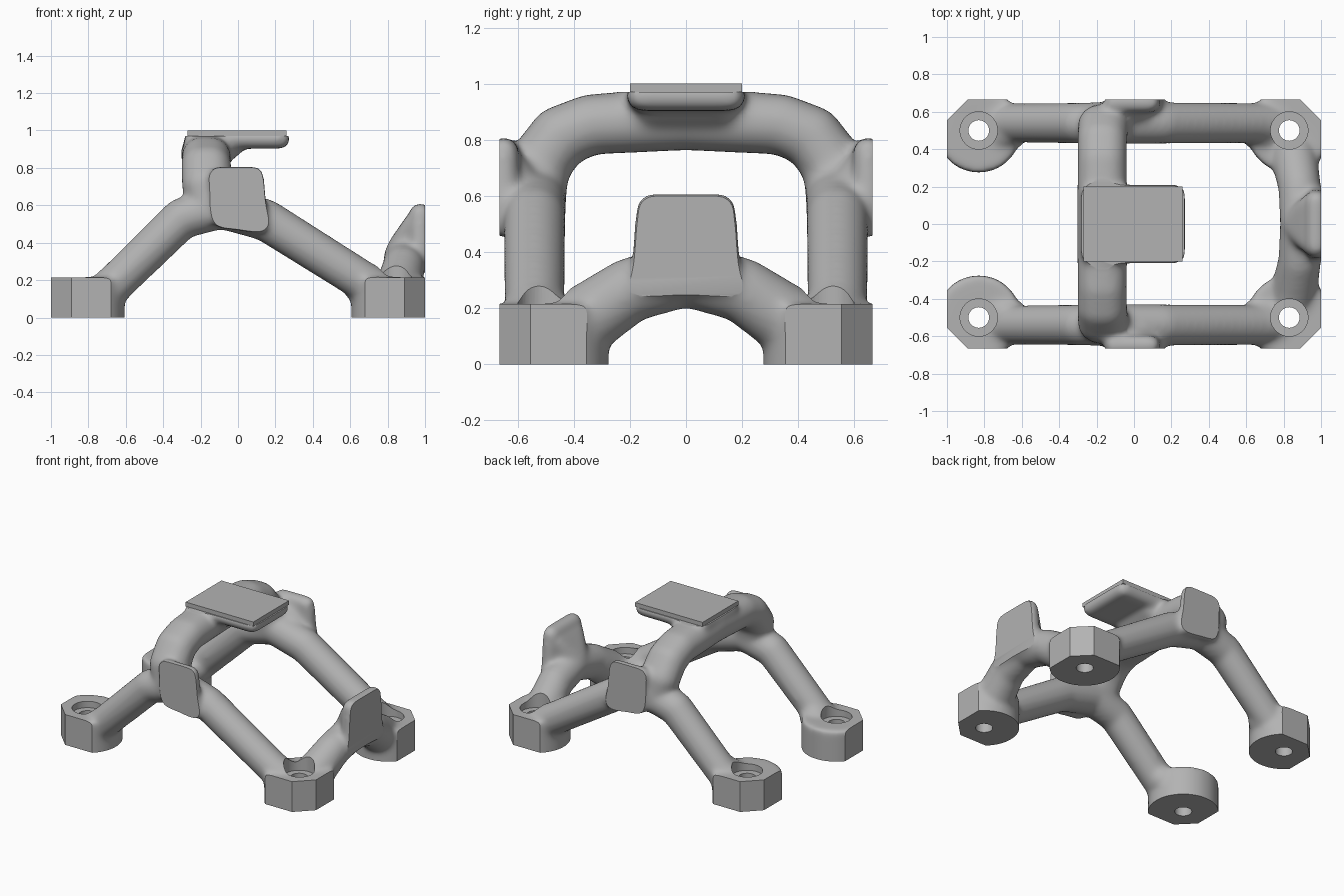
import bpy, bmesh, math
from mathutils import Matrix, Vector

if "Cube" in bpy.data.objects:
    bpy.data.objects.remove(bpy.data.objects["Cube"])

grey = bpy.data.materials.new("cast grey")
grey.use_nodes = True
grey.diffuse_color = (0.45, 0.45, 0.45, 1)
grey.node_tree.nodes["Principled BSDF"].inputs["Base Color"].default_value = grey.diffuse_color

SIGNS = (-1, 1)
body = bmesh.new()


def make_object(name, bm):
    mesh = bpy.data.meshes.new(name)
    bm.to_mesh(mesh)
    bm.free()
    ob = bpy.data.objects.new(name, mesh)
    bpy.context.collection.objects.link(ob)
    return ob


def blob(balls):
    """Convex skin around balls given as (x, y, z, radius)."""
    part = bmesh.new()
    for x, y, z, r in balls:
        bmesh.ops.create_uvsphere(part, u_segments=20, v_segments=12, radius=r,
                                  matrix=Matrix.Translation((x, y, z)))
    hull = bmesh.ops.convex_hull(part, input=part.verts)
    loose = {g for g in hull["geom_interior"] + hull["geom_unused"]
             if isinstance(g, bmesh.types.BMVert)}
    bmesh.ops.delete(part, geom=list(loose), context="VERTS")
    bmesh.ops.recalc_face_normals(part, faces=part.faces)
    temp = bpy.data.meshes.new("temp")
    part.to_mesh(temp)
    part.free()
    body.from_mesh(temp)
    bpy.data.meshes.remove(temp)


def tube(path, spread=0):
    """Rounded limb along a path, optionally widened in x."""
    for a, b in zip(path, path[1:]):
        blob([(x + s * spread, y, z, r) for x, y, z, r in (a, b) for s in SIGNS]
             if spread else [a, b])


def cylinder(bm, x, y, low, high, radius, sides=48):
    bmesh.ops.create_cone(bm, cap_ends=True, segments=sides, radius1=radius, radius2=radius,
                          depth=high - low, matrix=Matrix.Translation((x, y, (low + high) / 2)))


for s in SIGNS:
    # Feet
    for t in SIGNS:
        cylinder(body, t * 0.83, s * 0.5, -0.15, 0.215, 0.225)
        blob([(t * 0.76, s * 0.45, 0.11, 0.1), (t * 0.66, s * 0.5, 0.17, 0.1)])
    # Sloping legs
    apex = (-0.09, s * 0.54, 0.59, 0.115)
    tube([(-0.78, s * 0.53, 0.09, 0.115), (-0.67, s * 0.54, 0.17, 0.105),
          (-0.3, s * 0.54, 0.53, 0.11), apex])
    tube([(0.78, s * 0.53, 0.13, 0.11), (0.66, s * 0.54, 0.2, 0.108),
          (0.15, s * 0.54, 0.52, 0.112), apex])
    # Overhead beam
    tube([(-0.13, s * 0.54, 0.6, 0.112), (-0.165, s * 0.525, 0.71, 0.112),
          (-0.17, s * 0.45, 0.81, 0.11), (-0.17, s * 0.34, 0.855, 0.107),
          (-0.17, 0, 0.875, 0.112)], spread=0.025)
    # Side pads and their necks
    corners = [(-0.105, 0.755), (0.085, 0.755), (0.11, 0.505), (-0.085, 0.53)]
    blob([(x, s * 0.65, z, 0.055) for x, z in corners])
    blob([(-0.1, s * 0.56, 0.6, 0.1), (0.05, s * 0.58, 0.58, 0.08), (0.0, s * 0.62, 0.69, 0.06)])
    # End arch
    tube([(0.83, s * 0.46, 0.1, 0.13), (0.86, s * 0.34, 0.17, 0.125),
          (0.885, s * 0.2, 0.265, 0.115), (0.895, 0, 0.32, 0.115)])

# End pad and its neck
blob([(0.975, s * y, z, 0.06) for s in SIGNS for y, z in ((0.12, 0.55), (0.14, 0.3))])
blob([(0.9, 0, 0.34, 0.115)] + [(0.945, s * 0.1, 0.5, 0.06) for s in SIGNS])

# Top shelf and its neck
blob([(x, s * 0.16, 0.955, 0.052) for s in SIGNS for x in (-0.235, 0.225)])
blob([(x, s * 0.12, z, r) for s in SIGNS for x, z, r in ((-0.17, 0.88, 0.115), (-0.03, 0.92, 0.06))])

frame = make_object("frame", body)

# Trimming block gives the flat base, flat sides and chamfered corners
trim = bmesh.new()
outline = [(1, -0.555), (1, 0.555), (0.89, 0.665), (-0.89, 0.665),
           (-1, 0.555), (-1, -0.555), (-0.89, -0.665), (0.89, -0.665)]
base = trim.faces.new([trim.verts.new((x, y, 0)) for x, y in outline])
top = bmesh.ops.extrude_face_region(trim, geom=[base])["geom"]
bmesh.ops.translate(trim, vec=Vector((0, 0, 0.97)),
                    verts=[v for v in top if isinstance(v, bmesh.types.BMVert)])
bmesh.ops.recalc_face_normals(trim, faces=trim.faces)
trim_block = make_object("trim_block", trim)

# Bolt holes and counterbores
bores, sinks = bmesh.new(), bmesh.new()
for x in (-0.83, 0.83):
    for y in (-0.5, 0.5):
        cylinder(bores, x, y, -0.1, 0.5, 0.055)
        cylinder(sinks, x, y, 0.17, 0.45, 0.1)
cutters = [(trim_block, "INTERSECT"), (make_object("bolt_bores", bores), "DIFFERENCE"),
           (make_object("bolt_recesses", sinks), "DIFFERENCE")]

# Blend the limbs into one casting, then trim and drill it
remesh = frame.modifiers.new("blend", "REMESH")
remesh.mode = "VOXEL"
remesh.voxel_size = 0.014
smooth = frame.modifiers.new("fillet", "SMOOTH")
smooth.factor = 0.5
smooth.iterations = 22
for cutter, operation in cutters:
    cutter.hide_render = True
    cut = frame.modifiers.new(cutter.name, "BOOLEAN")
    cut.object, cut.operation, cut.solver = cutter, operation, "EXACT"

bpy.context.view_layer.update()
graph = bpy.context.evaluated_depsgraph_get()
baked = bpy.data.meshes.new_from_object(frame.evaluated_get(graph))
frame.modifiers.clear()
frame.data = baked
for cutter, _ in cutters:
    bpy.data.objects.remove(cutter)

# Top plate
slab = bmesh.new()
bmesh.ops.create_cube(slab, size=1, matrix=Matrix.Translation((-0.005, 0, 0.985))
                      @ Matrix.Diagonal((0.53, 0.4, 0.03, 1)))
plate = make_object("top_plate", slab)

for ob in (frame, plate):
    ob.data.materials.clear()
    ob.data.materials.append(grey)
    bpy.ops.object.select_all(action="DESELECT")
    ob.select_set(True)
    bpy.context.view_layer.objects.active = ob
    bpy.ops.object.shade_smooth_by_angle(angle=math.radians(30))
